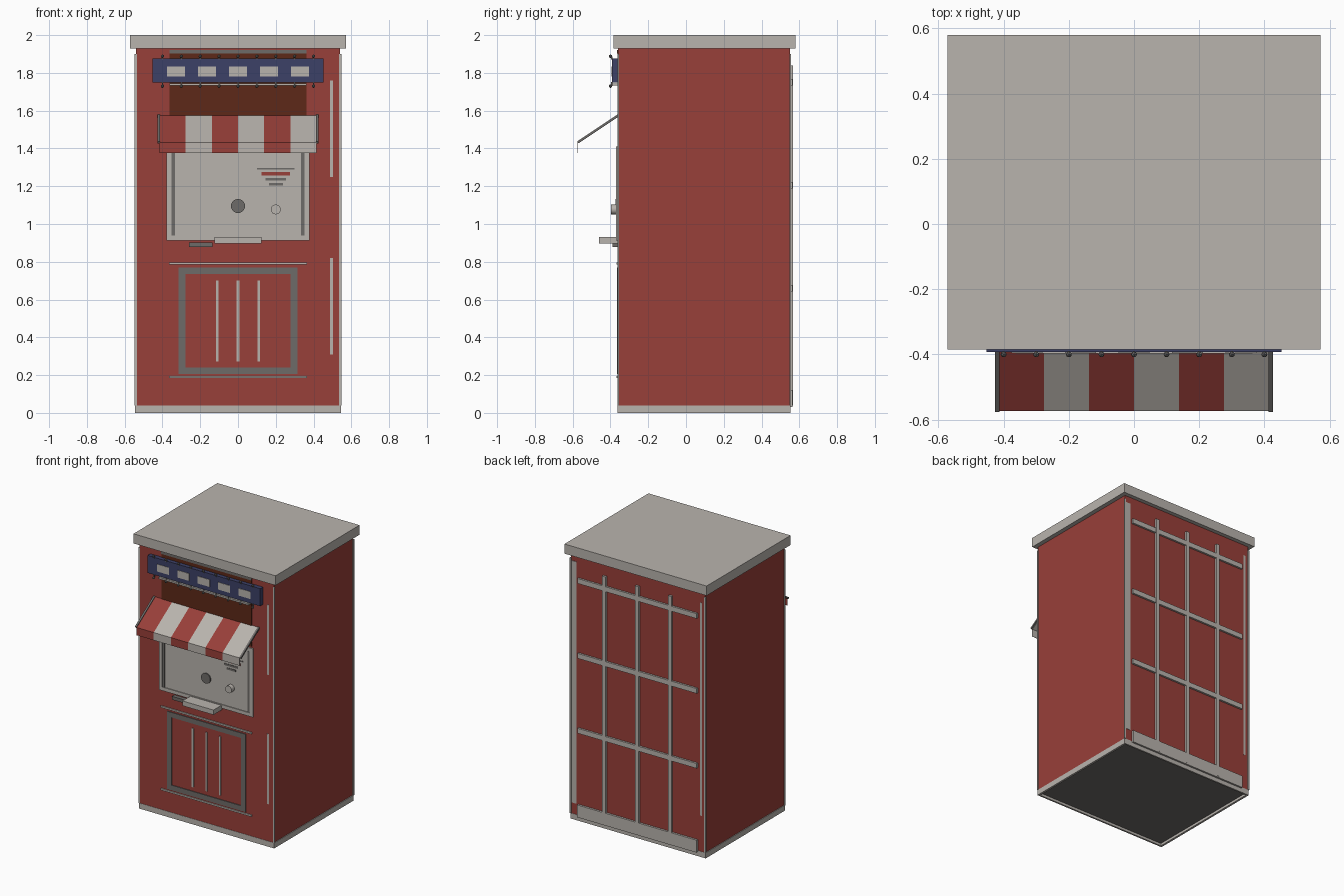
import bpy, bmesh, math
from mathutils import Vector

cube = bpy.data.objects.get("Cube")
if cube:
    bpy.data.objects.remove(cube, do_unlink=True)


def material(name, r, g, b):
    m = bpy.data.materials.new(name)
    m.use_nodes = True
    colour = (r, g, b, 1)
    m.diffuse_color = colour
    m.node_tree.nodes["Principled BSDF"].inputs["Base Color"].default_value = colour
    return m


RED = material("brick red", 0.315, 0.05, 0.041)
STONE = material("pale stone", 0.485, 0.455, 0.42)
DARK = material("dark grey", 0.155, 0.147, 0.14)
NAVY = material("navy blue", 0.045, 0.052, 0.135)
BROWN = material("deep brown", 0.11, 0.022, 0.009)


def finish(name, bm, *mats):
    me = bpy.data.meshes.new(name)
    bm.to_mesh(me)
    bm.free()
    ob = bpy.data.objects.new(name, me)
    for m in mats:
        me.materials.append(m)
    bpy.context.scene.collection.objects.link(ob)
    return ob


def box(name, mat, x0, x1, y0, y1, z0, z1):
    bm = bmesh.new()
    bmesh.ops.create_cube(bm, size=1)
    for v in bm.verts:
        v.co = Vector((x0 if v.co.x < 0 else x1,
                       y0 if v.co.y < 0 else y1,
                       z0 if v.co.z < 0 else z1))
    return finish(name, bm, mat)


FRONT, BACK = -0.36, 0.55


def plate(name, mat, x0, x1, z0, z1, depth=0.006):
    """Box standing out from the front wall."""
    return box(name, mat, x0, x1, FRONT - depth, FRONT + 0.002, z0, z1)


def back_plate(name, mat, x0, x1, z0, z1, depth=0.016):
    return box(name, mat, x0, x1, BACK - 0.002, BACK + depth, z0, z1)


def frame(name, mat, x, z0, z1, w, depth):
    """Four-sided border on the front wall."""
    plate(name + "_bottom", mat, -x, x, z0, z0 + w, depth)
    plate(name + "_top", mat, -x, x, z1 - w, z1, depth)
    for side, s in (("right", -1), ("left", 1)):
        a, b = sorted((s * x, s * (x - w)))
        plate(f"{name}_{side}", mat, a, b, z0 + w, z1 - w, depth)


def knob(name, mat, x, z, r, depth):
    bpy.ops.mesh.primitive_cylinder_add(vertices=24, radius=r, depth=depth,
                                        location=(x, FRONT - depth / 2, z),
                                        rotation=(math.pi / 2, 0, 0))
    ob = bpy.context.object
    ob.name = name
    ob.data.materials.append(mat)
    bpy.ops.object.shade_smooth_by_angle()


# Main shell, with a rim around a slightly raised floor
box("body", RED, -0.54, 0.54, FRONT, BACK, 0.04, 1.93)
box("floor", DARK, -0.535, 0.535, FRONT + 0.005, BACK - 0.005, 0.018, 0.041)
box("rim_front", STONE, -0.545, 0.545, FRONT - 0.002, FRONT + 0.01, 0, 0.04)
box("rim_back", STONE, -0.545, 0.545, BACK - 0.01, BACK + 0.002, 0, 0.04)
box("rim_right", STONE, -0.545, -0.53, FRONT + 0.01, BACK - 0.01, 0, 0.04)
box("rim_left", STONE, 0.53, 0.545, FRONT + 0.01, BACK - 0.01, 0, 0.04)
box("roof", STONE, -0.572, 0.572, -0.385, 0.58, 1.93, 2.0)

# Corner trims
for side, s in (("right", -1), ("left", 1)):
    a, b = sorted((s * 0.535, s * 0.548))
    box(f"front_trim_{side}", STONE, a, b, FRONT - 0.002, FRONT + 0.005, 0.04, 1.9)
    box(f"back_trim_{side}", STONE, a, b, BACK - 0.003, BACK + 0.006, 0.04, 1.9)
back_plate("back_strip_left", STONE, 0.495, 0.54, 0.12, 1.88, 0.003)
back_plate("back_strip_right", STONE, -0.515, -0.5, 0.3, 1.85, 0.002)
for i, z in enumerate((0.31, 1.25)):
    plate(f"front_strip_{i}", STONE, 0.488, 0.503, z, z + 0.51, 0.003)

# Rear lattice and skirting
for i in (-1, 0, 1):
    back_plate(f"lattice_post_{i + 1}", STONE, i * 0.265 - 0.013, i * 0.265 + 0.013, 0.04, 1.84)
for i in range(3):
    z = 0.66 + i * 0.545
    back_plate(f"lattice_rail_{i}", STONE, -0.48, 0.48, z - 0.018, z + 0.018, 0.014)
back_plate("rear_skirting", STONE, -0.48, 0.48, 0.03, 0.12, 0.015)

# Sign with blank panels and bulbs
plate("sign_backing", BROWN, -0.363, 0.363, 1.42, 1.92, 0.003)
plate("sign_top_bar", DARK, -0.363, 0.363, 1.902, 1.922, 0.005)
plate("sign_lower_rod", STONE, -0.363, 0.363, 1.733, 1.745, 0.037)
plate("sign_board", NAVY, -0.453, 0.453, 1.75, 1.877, 0.032)
for i in range(5):
    x = (i - 2) * 0.164
    box(f"sign_panel_{i}", STONE, x - 0.048, x + 0.048, -0.395, -0.39, 1.782, 1.835)
for row, z, end in (("upper", 1.888, 1.872), ("lower", 1.73, 1.752)):
    for i in range(9):
        x = (i - 4) * 0.1
        bm = bmesh.new()
        bmesh.ops.create_icosphere(bm, subdivisions=1, radius=0.01)
        bmesh.ops.translate(bm, vec=(x, -0.4, z), verts=bm.verts)
        finish(f"{row}_bulb_{i}", bm, DARK)
        box(f"{row}_bulb_stem_{i}", DARK, x - 0.003, x + 0.003, -0.398, -0.39,
            min(z, end), max(z, end))

# Striped awning: slope plus hanging valance
profile = [(-0.36, 1.574), (-0.573, 1.432), (-0.573, 1.376)]
bm = bmesh.new()
columns = [[bm.verts.new((-0.415 + i * 0.83 / 6, y, z)) for y, z in profile] for i in range(7)]
for i in range(6):
    for j in range(2):
        a, b = columns[i], columns[i + 1]
        f = bm.faces.new((a[j], a[j + 1], b[j + 1], b[j]))
        f.material_index = i % 2
awning = finish("awning", bm, RED, STONE)
thick = awning.modifiers.new("thickness", "SOLIDIFY")
thick.thickness = 0.002
thick.offset = 0

# Awning side arms
(y0, z0), (y1, z1) = profile[:2]
for side, s in (("right", -1), ("left", 1)):
    arm = box(f"awning_arm_{side}", DARK, -0.007, 0.007, -0.128, 0.128, -0.006, 0.006)
    arm.location = (s * 0.42, (y0 + y1) / 2, (z0 + z1) / 2)
    arm.rotation_euler.x = math.atan2(z0 - z1, y0 - y1)

# Service panel
plate("service_panel", STONE, -0.37, 0.37, 0.92, 1.4, 0.004)
frame("service_frame", STONE, 0.378, 0.912, 1.41, 0.026, 0.01)
for side, s in (("right", -1), ("left", 1)):
    plate(f"service_liner_{side}", DARK, s * 0.343 - 0.009, s * 0.343 + 0.009, 0.938, 1.382, 0.008)
plate("service_shelf", STONE, -0.125, 0.125, 0.897, 0.932, 0.1)
plate("service_tray", DARK, -0.26, -0.135, 0.878, 0.902, 0.028)
knob("dial", DARK, 0, 1.095, 0.037, 0.012)
knob("button", STONE, 0.2, 1.077, 0.026, 0.036)
slats = [(1.292, 0.1, 0.004, DARK), (1.266, 0.075, 0.008, RED),
         (1.237, 0.055, 0.007, DARK), (1.21, 0.037, 0.007, DARK)]
for i, (z, half, h, mat) in enumerate(slats):
    plate(f"vent_slat_{i}", mat, 0.2 - half, 0.2 + half, z - h, z + h, 0.007)

# Lower door
frame("door_frame", DARK, 0.315, 0.205, 0.77, 0.036, 0.005)
for i in (-1, 0, 1):
    plate(f"door_bar_{i + 1}", STONE, i * 0.11 - 0.007, i * 0.11 + 0.007, 0.272, 0.7)
for name, z in (("lower", 0.19), ("upper", 0.791)):
    plate(f"door_{name}_rail", STONE, -0.365, 0.365, z - 0.006, z + 0.006, 0.008)
